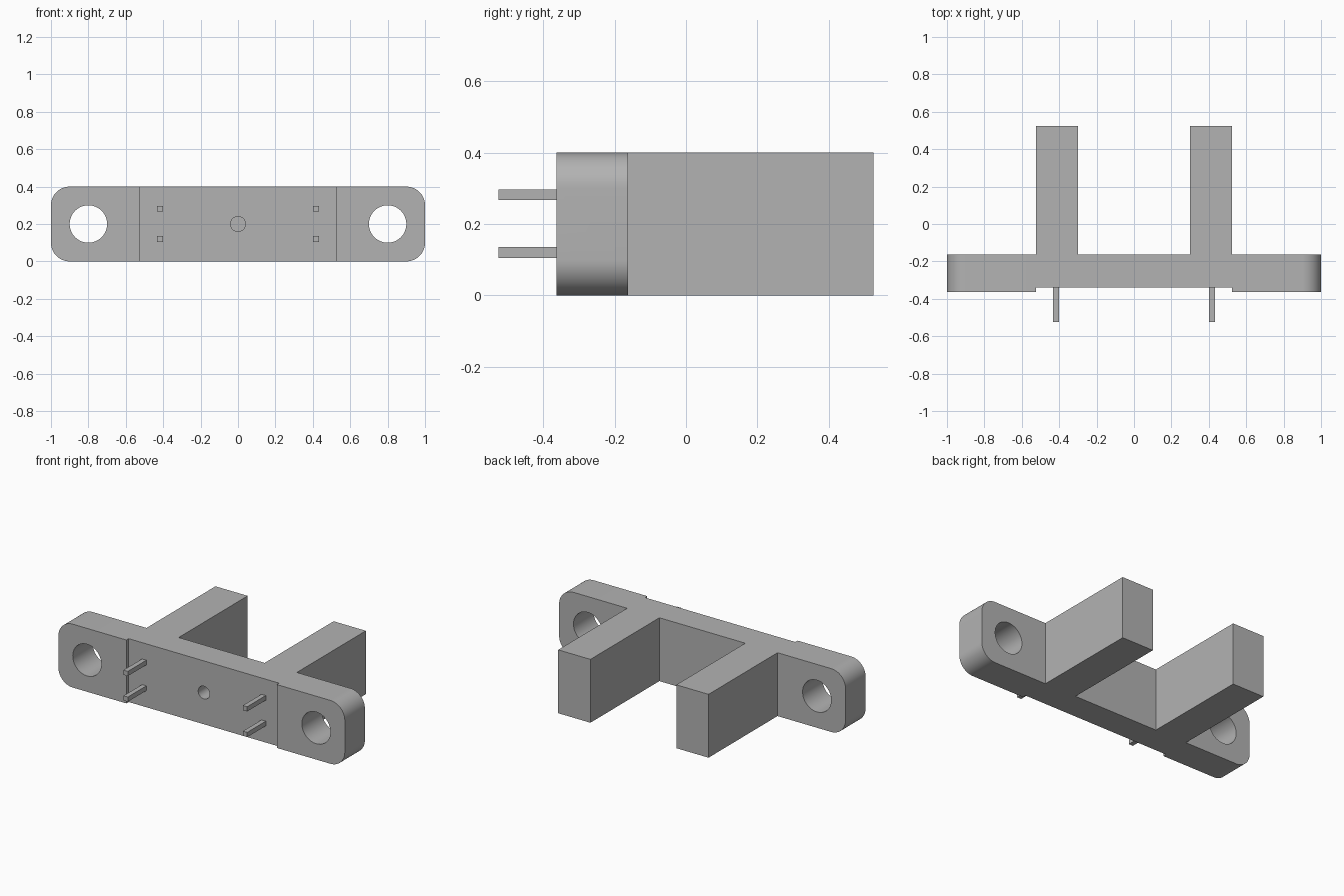
import bpy
import bmesh
import math
from mathutils import Matrix, Vector

cube = bpy.data.objects.get("Cube")
if cube:
    bpy.data.objects.remove(cube, do_unlink=True)

grey = bpy.data.materials.new("plain grey")
grey.use_nodes = True
GREY = (0.45, 0.45, 0.45, 1)
grey.diffuse_color = GREY
grey.node_tree.nodes["Principled BSDF"].inputs["Base Color"].default_value = GREY

HEIGHT = 0.40
MID = HEIGHT / 2
FRONT, RECESS, BACK, TIP = -0.363, -0.34, -0.163, 0.525
EDGE = 0.525


def finish(name, bm):
    bmesh.ops.recalc_face_normals(bm, faces=bm.faces)
    mesh = bpy.data.meshes.new(name)
    bm.to_mesh(mesh)
    bm.free()
    mesh.materials.append(grey)
    obj = bpy.data.objects.new(name, mesh)
    bpy.context.collection.objects.link(obj)
    return obj


def extrude(name, points, direction):
    """Solid made by sweeping a closed outline along a direction."""
    bm = bmesh.new()
    face = bm.faces.new([bm.verts.new(p) for p in points])
    swept = bmesh.ops.extrude_face_region(bm, geom=[face])["geom"]
    verts = [v for v in swept if isinstance(v, bmesh.types.BMVert)]
    bmesh.ops.translate(bm, verts=verts, vec=Vector(direction))
    return finish(name, bm)


def cylinder_y(name, x, radius, y0, y1):
    bm = bmesh.new()
    place = Matrix.Translation((x, (y0 + y1) / 2, MID)) @ Matrix.Rotation(math.pi / 2, 4, "X")
    bmesh.ops.create_cone(bm, cap_ends=True, segments=64, radius1=radius,
                          radius2=radius, depth=y1 - y0, matrix=place)
    return finish(name, bm)


def box(name, x, y, z):
    return extrude(name, [(x[0], y[0], z[0]), (x[1], y[0], z[0]),
                          (x[1], y[0], z[1]), (x[0], y[0], z[1])],
                   (0, y[1] - y[0], 0))


def boolean(target, other, operation):
    mod = target.modifiers.new(operation.lower(), "BOOLEAN")
    mod.operation = operation
    mod.solver = "EXACT"
    mod.object = other
    bpy.context.view_layer.objects.active = target
    bpy.ops.object.modifier_apply(modifier=mod.name)
    bpy.data.objects.remove(other, do_unlink=True)


# Fork body: shallow front recess and two sensing arms
half = [(1, FRONT), (1, BACK), (EDGE, BACK), (EDGE, TIP), (0.30, TIP), (0.30, BACK)]
half.insert(0, (EDGE, FRONT))
half.insert(0, (EDGE, RECESS))
outline = half + [(-x, y) for x, y in reversed(half)]
body = extrude("sensor_body", [(x, y, 0) for x, y in outline], (0, 0, HEIGHT))

# Rounded ends: keep only what lies inside a rounded rectangle
RADIUS = 0.10
rounded = []
for i, (sx, sz) in enumerate([(1, 1), (-1, 1), (-1, -1), (1, -1)]):
    for step in range(17):
        a = math.pi / 2 * (i + step / 16)
        rounded.append((sx * (1 - RADIUS) + RADIUS * math.cos(a), -1,
                        MID + sz * (MID - RADIUS) + RADIUS * math.sin(a)))
boolean(body, extrude("rounded_limit", rounded, (0, 2, 0)), "INTERSECT")

# Mounting holes and blind centre hole
for side in (-1, 1):
    boolean(body, cylinder_y("hole_cutter", side * 0.80, 0.10, -0.5, 0.1), "DIFFERENCE")
boolean(body, cylinder_y("dimple_cutter", 0, 0.04, -0.5, RECESS + 0.10), "DIFFERENCE")

# Smooth curved walls, sharp edges elsewhere
bpy.ops.object.select_all(action="DESELECT")
body.select_set(True)
bpy.context.view_layer.objects.active = body
bpy.ops.object.shade_smooth_by_angle(angle=math.radians(30))

# Terminal pins
PIN = 0.015
for side, side_name in ((-1, "right"), (1, "left")):
    for z, level in ((0.12, "lower"), (0.282, "upper")):
        x = side * 0.417
        box(f"{side_name}_{level}_pin", (x - PIN, x + PIN),
            (-TIP, RECESS + 0.01), (z - PIN, z + PIN))
